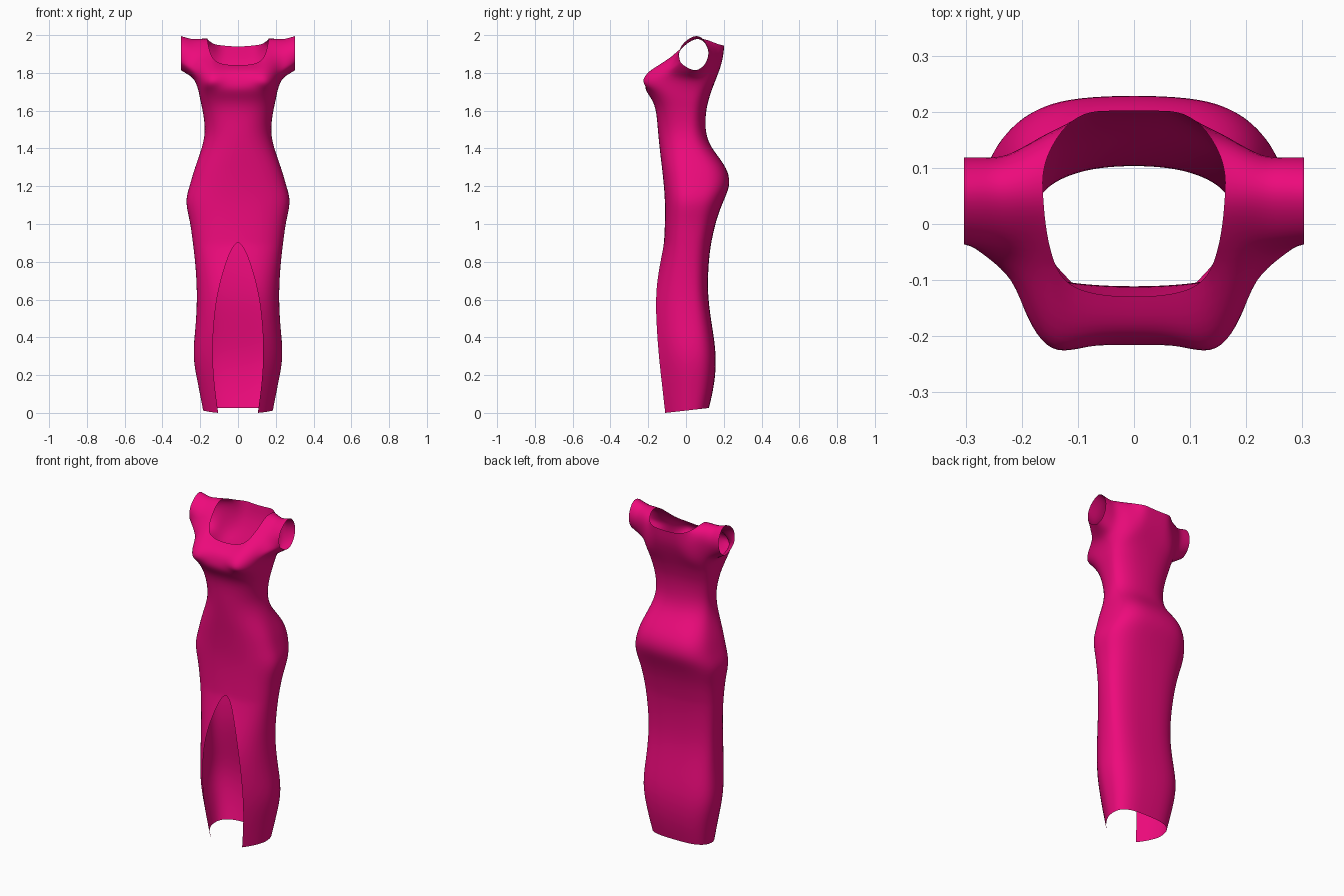
import bpy, bmesh
from math import sin, cos, pi, asin, atan2

N = 12  # columns on half a ring, front centre to back centre

# Skirt and torso levels: z, half width, front y, back y, half width of front slit,
# front and back squareness
LEVELS = [
    (0, .186, -.110, .122, .105, 1.5, 3), (.15, .212, -.127, .152, .126, 1.5, 3),
    (.30, .244, -.144, .163, .136, 1.6, 3), (.45, .225, -.155, .140, .131, 1.9, 3),
    (.60, .218, -.161, .117, .115, 2.1, 2.8), (.72, .222, -.150, .116, .087, 2.3, 2.8),
    (.82, .231, -.131, .123, .055, 2.4, 2.8), (.88, .238, -.119, .131, .028, 2.5, 2.8),
    (.91, .242, -.116, .136, 0, 2.5, 2.8), (1.02, .256, -.112, .160, 0, 2.5, 2.9),
    (1.12, .284, -.112, .198, 0, 2.4, 2.9), (1.20, .258, -.118, .236, 0, 2.4, 3.1),
    (1.28, .236, -.126, .226, 0, 2.4, 3.1), (1.35, .211, -.135, .178, 0, 2.3, 2.8),
    (1.42, .187, -.143, .123, 0, 2.2, 2.4), (1.50, .173, -.151, .101, 0, 2.2, 2.2),
    (1.60, .188, -.158, .106, 0, 2.5, 2.3), (1.66, .202, -.180, .121, 0, 2.8, 2.5),
    (1.71, .211, -.220, .137, 0, 3, 2.7)]

# Upper body, each row running from front centre (or neck) outward
BUST = [(0, -.215, 1.755), (.065, -.218, 1.755), (.115, -.241, 1.75), (.155, -.243, 1.75),
        (.192, -.185, 1.76), (.214, -.110, 1.78), (.236, .030, 1.762), (.218, .095, 1.78),
        (.185, .132, 1.775), (.145, .154, 1.77), (.1, .160, 1.77), (.055, .160, 1.77), (0, .160, 1.77)]
FRONT = [[(0, -.196, 1.81), (.06, -.196, 1.81), (.11, -.205, 1.81), (.148, -.195, 1.812),
          (.185, -.147, 1.822), (.219, -.087, 1.83)],
         [(0, -.130, 1.84), (.055, -.128, 1.842), (.108, -.116, 1.852), (.14, -.085, 1.88),
          (.183, -.072, 1.88), (.228, -.055, 1.875)]]
BACK = [[(.222, .118, 1.86), (.180, .150, 1.86), (.135, .175, 1.86), (.09, .192, 1.86),
         (.045, .194, 1.86), (0, .194, 1.86)],
        [(.232, .122, 1.92), (.180, .148, 1.94), (.130, .170, 1.95), (.088, .201, 1.946),
         (.045, .202, 1.941), (0, .202, 1.94)]]
STRAP = [[(.157, -.015, 1.94), (.19, -.020, 1.935), (.232, -.028, 1.93)],
         [(.162, .045, 1.985), (.2, .045, 1.988), (.240, .043, 1.985)],
         [(.165, .105, 1.980), (.2, .100, 1.978), (.242, .092, 1.972)]]


def ring(z, w, yf, yb, slit, nf, nb):
    """Half of a rounded-box cross-section, opened at the front by the slit."""
    mid = .015
    start = asin((slit / w) ** (nf / 2))
    edge = cos(start) ** (2 / nf)  # keeps the slit edge exactly at the front y
    pts = []
    for k in range(N + 1):
        a = start + (pi - start) * k / N
        c = cos(a)
        p = 2 / (nf if c > 0 else nb)
        x = w * max(sin(a), 0) ** p if 0 < k < N or slit and k == 0 else 0
        y = mid + ((yf - mid) / edge if c > 0 else yb - mid) * abs(c) ** p
        lift = .026 * (y - yf) / (yb - yf) if z < .05 else 0
        pts.append((x, y, z + lift))
    return pts


bm = bmesh.new()


def add(pts):
    return [bm.verts.new(p) for p in pts]


def bridge(a, b, closed=False):
    n = len(a)
    for i in range(n if closed else n - 1):
        j = (i + 1) % n
        bm.faces.new((a[i], a[j], b[j], b[i]))


# Skirt and torso
rows = [add(ring(*lv)) for lv in LEVELS] + [add(BUST)]
for a, b in zip(rows, rows[1:]):
    bridge(a, b)
bust = rows[-1]

# Front and back panels up to the neckline
f1, f2 = [add(r) for r in FRONT]
bridge(bust[:6], f1)
bridge(f1, f2)
b1, b2 = [add(r) for r in BACK]
bridge(bust[7:], b1)
bridge(b1, b2)

# Shoulder strap joining front to back
s = [add(r) for r in STRAP]
chain = [f2[3:]] + s + [b2[2::-1]]
for a, b in zip(chain, chain[1:]):
    bridge(a, b)

# Short sleeve from the armhole to an oval rim
hole = [bust[6], bust[5], f1[5], f2[5], s[0][2], s[1][2], s[2][2], b2[0], b1[0], bust[7]]
rim, middle = [], []
for v in hole:
    a = atan2(v.co.z - 1.9, v.co.y - .04)
    r = (.303, .042 + .083 * cos(a), 1.907 + .098 * sin(a))
    rim.append(r)
    middle.append([v.co[i] * .5 + r[i] * .5 for i in range(3)])
middle, rim = add(middle), add(rim)
bridge(hole, middle, True)
bridge(middle, rim, True)

bmesh.ops.recalc_face_normals(bm, faces=bm.faces)
# Make sure the normals face outward
bm.faces.ensure_lookup_table()
f = bm.faces[N // 2]
if f.normal.x < 0:
    bmesh.ops.reverse_faces(bm, faces=bm.faces)

mesh = bpy.data.meshes.new("dress")
bm.to_mesh(mesh)
bm.free()
dress = bpy.data.objects.new("dress", mesh)
bpy.context.collection.objects.link(dress)
for poly in mesh.polygons:
    poly.use_smooth = True

mirror = dress.modifiers.new("mirror", 'MIRROR')
mirror.merge_threshold = .0005
sub = dress.modifiers.new("smooth", 'SUBSURF')
sub.levels = sub.render_levels = 2
sub.boundary_smooth = 'PRESERVE_CORNERS'

# Pink cloth
cloth = bpy.data.materials.new("pink_cloth")
cloth.diffuse_color = (.85, .003, .2, 1)
mesh.materials.append(cloth)
